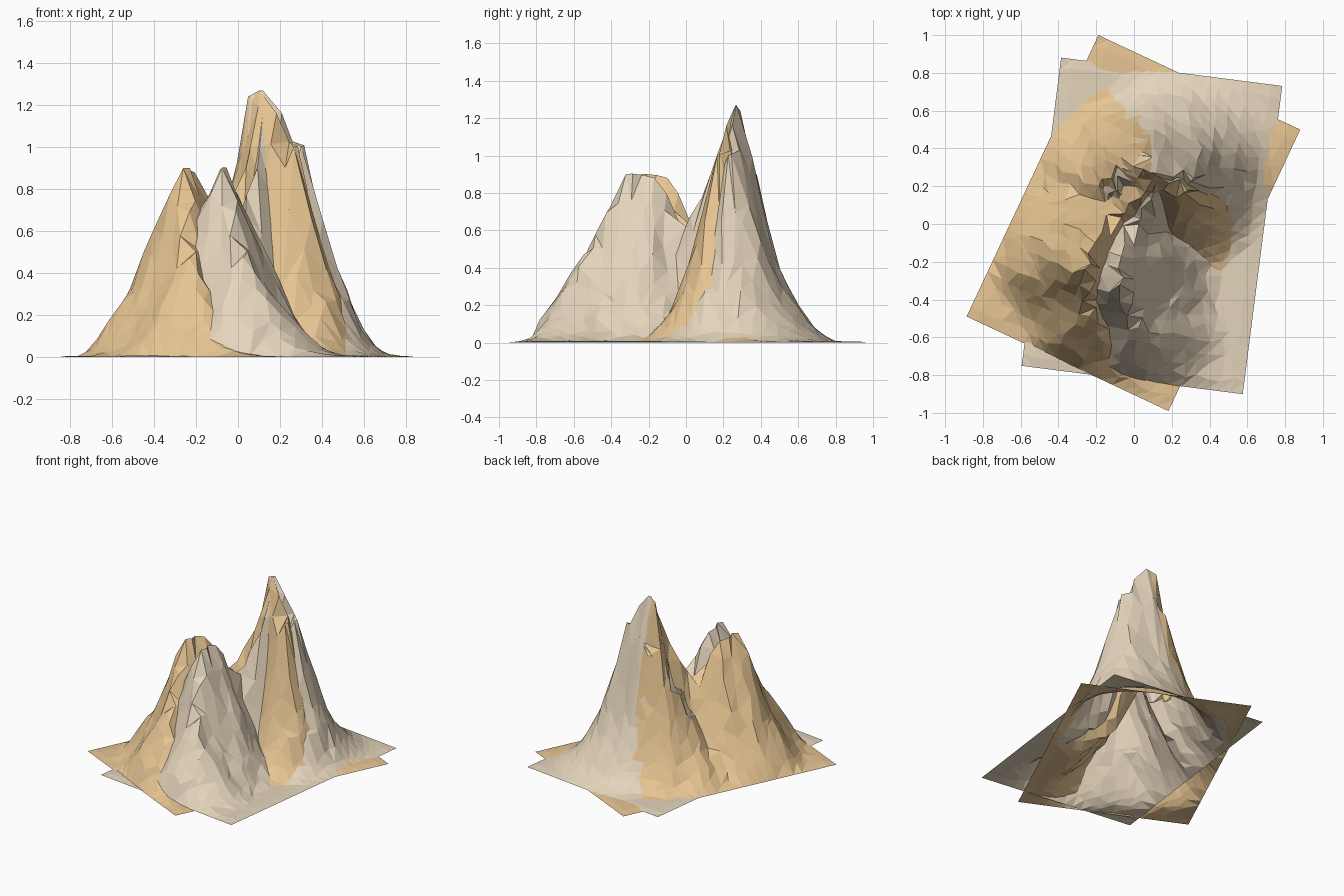
import bpy, math, random
from mathutils import Vector, Matrix, noise

if "Cube" in bpy.data.objects:
    bpy.data.objects.remove(bpy.data.objects["Cube"])

W, L = 1.18, 1.645      # sheet size
NU, NV = 18, 25         # grid cells

# ridge line nodes: u, v, height
front_low, front_top = (-.13, -.33, .90), (-.14, -.18, .88)
front_spur, front_foot, west_spur = (0.0, -.54, .47), (.12, -.76, .08), (-.23, -.30, .72)
saddle, shoulder = (-.07, 0.0, .62), (-.02, .14, .90)
peak_west, peak, east_slope = (-.075, .28, 1.24), (-.015, .28, 1.27), (.08, .27, 1.16)
east_shoulder, east_end, foothill = (.175, .26, 1.0), (.35, .25, .42), (.45, .30, .13)
spur_top, spur_end = (-.13, .27, .92), (-.25, .14, .46)

# ridge: start, end, reach west / east / south / north, steepness
RIDGES = [
    (front_low, front_top, .46, .50, .42, .34, 1.5),
    (front_low, front_spur, .36, .46, .36, .30, 1.5),
    (front_spur, front_foot, .32, .36, .30, .26, 1.5),
    (front_low, west_spur, .40, .30, .44, .40, 1.5),
    (front_top, saddle, .48, .32, .36, .32, 1.6),
    (saddle, shoulder, .46, .30, .32, .36, 1.8),
    (shoulder, peak, .40, .36, .32, .50, 2.3),
    (peak_west, peak, .42, .40, .40, .52, 2.4),
    (peak, east_slope, .42, .44, .40, .58, 2.4),
    (east_slope, east_shoulder, .42, .44, .42, .60, 2.3),
    (east_shoulder, east_end, .40, .24, .42, .56, 2.0),
    (east_end, foothill, .26, .14, .36, .44, 1.6),
    (peak_west, spur_top, .44, .30, .30, .42, 2.1),
    (spur_top, spur_end, .36, .30, .35, .38, 1.7),
]


def height(u, v):
    """Height of the strongest ridge, with gullies growing away from its crest."""
    best = 0
    rough = noise.noise(Vector((u * 7, v * 7, 3.1)))
    for a, b, west, east, south, north, power in RIDGES:
        ab = Vector((b[0] - a[0], b[1] - a[1]))
        k = Vector((u - a[0], v - a[1])).dot(ab) / ab.length_squared
        k = min(1, max(0, k))
        du, dv = u - a[0] - ab.x * k, v - a[1] - ab.y * k
        t = math.hypot(du / (east if du > 0 else west), dv / (north if dv > 0 else south))
        t = max(0, t - .05) / .97
        if t < 1:
            h = (a[2] + (b[2] - a[2]) * k) * (1 - t) ** power
            best = max(best, h * (1 + .3 * rough * min(1, t * 2)))
    return best


def mountain_mesh(name):
    rng = random.Random(4)
    pts = []
    for j in range(NV + 1):
        for i in range(NU + 1):
            u, v = (i / NU - .5) * W, (j / NV - .5) * L
            edge = i in (0, NU) or j in (0, NV)
            if not edge:
                u += rng.uniform(-.28, .28) * W / NU
                v += rng.uniform(-.28, .28) * L / NV
            pts.append(Vector((u, v, 0 if edge else height(u, v) + .006)))
    # snap the nearest grid points onto the crest nodes
    nodes = {n for ridge in RIDGES for n in ridge[:2]}
    for node in sorted(nodes):
        p = min(pts, key=lambda q: math.hypot(q.x - node[0], q.y - node[1]))
        p.x, p.y, p.z = node
    faces = []
    for j in range(NV):
        for i in range(NU):
            a = j * (NU + 1) + i
            b, c, d = a + 1, a + NU + 2, a + NU + 1
            # split each cell along its flatter diagonal
            if abs(pts[a].z - pts[c].z) < abs(pts[b].z - pts[d].z):
                faces += [(a, b, c), (a, c, d)]
            else:
                faces += [(a, b, d), (b, c, d)]
    me = bpy.data.meshes.new(name)
    me.from_pydata(pts, [], faces)
    return me


def mountain(name, location, angle, colour):
    me = mountain_mesh(name)
    mat = bpy.data.materials.new(name + "_rock")
    mat.diffuse_color = colour
    mat.use_nodes = True
    mat.node_tree.nodes["Principled BSDF"].inputs["Base Color"].default_value = mat.diffuse_color
    me.materials.append(mat)
    ob = bpy.data.objects.new(name, me)
    ob.matrix_world = Matrix.Translation(location) @ Matrix.Rotation(math.radians(angle), 4, 'Z')
    bpy.context.collection.objects.link(ob)


# the same mountain twice, turned about the tall peak
mountain("orange_mountain", (-.003, .005, 0), -25.1, (.80, .56, .29, 1))
mountain("pale_mountain", (.095, -.01, .002), -7.3, (.78, .66, .50, 1))
